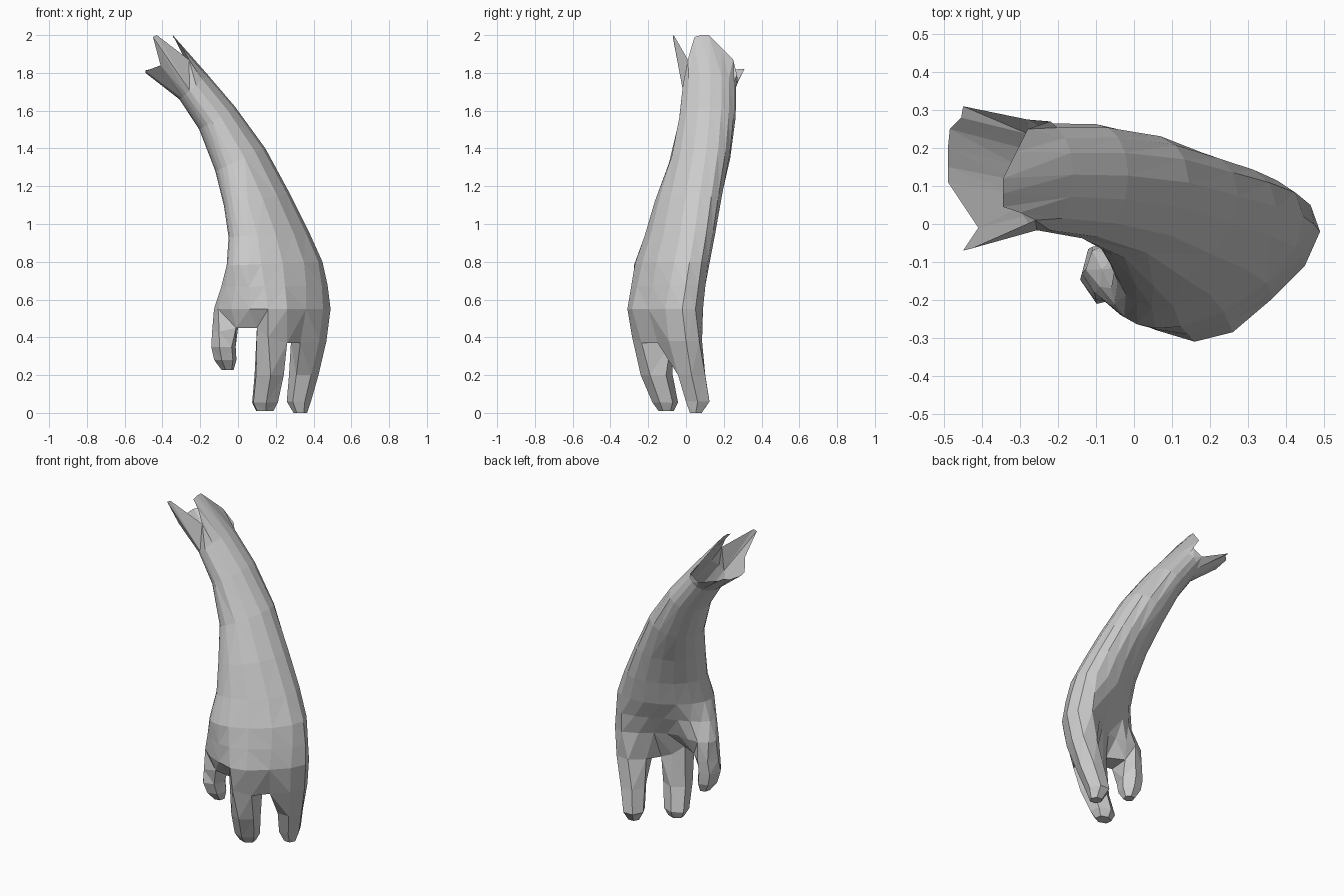
import bpy, bmesh
from math import atan2, cos, sin, radians
from mathutils import Vector

# Angle of each of the 18 lengthwise edge lines around the arm
ANGLES = (-52, -24, 0, 24, 44, 64, 84, 104, 124, 144, 164, 180, 195, 210, 223, 237, 254, 280)
bm = bmesh.new()

def ring(points):
    return [bm.verts.new(p) for p in points]

def bridge(upper, lower):
    n = len(upper)
    for i in range(n):
        j = (i + 1) % n
        bm.faces.new((upper[i], lower[i], lower[j], upper[j]))

def arm_section(xl, zl, xr, zr, y0, y1, skew):
    """Tilted oval through a left and a right outline point; skew leans it diagonally."""
    pts = []
    for a in ANGLES:
        t = radians(a)
        pts.append(Vector(((xl + xr) / 2 + (xr - xl) / 2 * cos(t),
                           (y0 + y1) / 2 + (y1 - y0) / 2 * sin(t + radians(skew)),
                           (zl + zr) / 2 + (zr - zl) / 2 * cos(t))))
    return pts

# Ragged open end of the arm
torn_edge = [(-.30, .03, 1.94), (-.345, .045, 1.99), (-.345, .08, 2), (-.345, .12, 2),
             (-.31, .19, 1.93), (-.28, .25, 1.87), (-.22, .27, 1.79), (-.28, .275, 1.75),
             (-.45, .31, 1.82), (-.455, .28, 1.82), (-.485, .25, 1.815), (-.49, .2, 1.81),
             (-.49, .15, 1.8), (-.49, .11, 1.81), (-.41, -.01, 1.84), (-.45, -.07, 1.99),
             (-.43, -.065, 2), (-.26, .01, 1.87)]

# Arm sections: left x,z, right x,z, front y, back y, skew
arm = [arm_section(*s) for s in (
    (-.31, 1.66, -.16, 1.79, -.02, .265, 3),
    (-.205, 1.50, -.015, 1.62, -.04, .263, 6),
    (-.12, 1.28, .145, 1.40, -.09, .235, 13),
    (-.075, 1.10, .275, 1.16, -.165, .19, 20),
    (-.05, .93, .375, .96, -.22, .155, 25),
    (-.06, .78, .447, .80, -.275, .125, 28))]

# Knuckle outline, with a hollow palm
knuckles = [Vector((x, y, .55)) for x, y in (
    (.36, -.20), (.45, -.11), (.49, -.02), (.465, .05), (.39, .09), (.30, .05),
    (.23, -.005), (.16, -.04), (.09, -.055), (.02, -.045), (-.05, -.045), (-.11, -.07),
    (-.127, -.12), (-.105, -.18), (-.035, -.24), (.06, -.28), (.16, -.31), (.26, -.285))]
upper_hand = [a.lerp(b, .5) for a, b in zip(arm[-1], knuckles)]
for v in upper_hand[0:3]:
    v.x += .006

# Roots of the digits, where the hand outline splits in three
roots = [(.33, -.15, .37), (.43, -.09, .38), (.468, 0, .38), (.44, .07, .38),
         (.35, .085, .38), (.28, 0, .37), (.23, -.08, .37), (.16, -.09, .40),
         (.10, -.13, .45), (.0, -.08, .45), (-.05, -.045, .43), (-.11, -.06, .43),
         (-.137, -.13, .43), (-.10, -.20, .43), (-.01, -.21, .45), (.10, -.23, .45),
         (.16, -.285, .40), (.26, -.235, .37)]

rings = [ring(p) for p in (torn_edge, *arm, upper_hand, knuckles, roots)]
for a, b in zip(rings, rings[1:]):
    bridge(a, b)
base = rings[-1]

# Webs between the digits
for web in ((6, 5, 0, 17), (15, 14, 9, 8)):
    bm.faces.new([base[i] for i in web])

# Digits: root vertices, then centre x,y,z and x,y radii down to the tip
digits = [
    ((0, 1, 2, 3, 4, 5), ((.348, .03, .2, .078, .083), (.322, .062, .06, .064, .072),
                          (.33, .052, 0, .036, .036))),
    ((6, 7, 8, 15, 16, 17), ((.165, -.155, .2, .085, .085), (.143, -.11, .055, .075, .068),
                             (.142, -.105, .01, .05, .04))),
    ((9, 10, 11, 12, 13, 14), ((-.077, -.13, .35, .066, .085), (-.067, -.12, .28, .06, .07),
                               (-.055, -.11, .226, .032, .034))),
]
for ids, path in digits:
    loop = [base[i] for i in ids]
    mid = sum((v.co for v in loop), Vector()) / 6
    offs = [v.co - mid for v in loop]
    # Even hexagon turned to match the root as closely as possible
    turn = sum((Vector((d.x * cos(k * radians(60)) + d.y * sin(k * radians(60)),
                        d.y * cos(k * radians(60)) - d.x * sin(k * radians(60))))
                for k, d in enumerate(offs)), Vector((0, 0)))
    start = atan2(turn.y, turn.x)
    for x, y, z, rx, ry in path:
        lower = ring([(x + rx * cos(start + radians(60 * k)),
                       y + ry * sin(start + radians(60 * k)), z) for k in range(6)])
        bridge(loop, lower)
        loop = lower
    bm.faces.new(loop[::-1])

# Flat triangular facets
bmesh.ops.triangulate(bm, faces=bm.faces[:])
mesh = bpy.data.meshes.new("hand_and_forearm")
bm.to_mesh(mesh)
bm.free()
obj = bpy.data.objects.new("hand_and_forearm", mesh)
bpy.context.collection.objects.link(obj)
